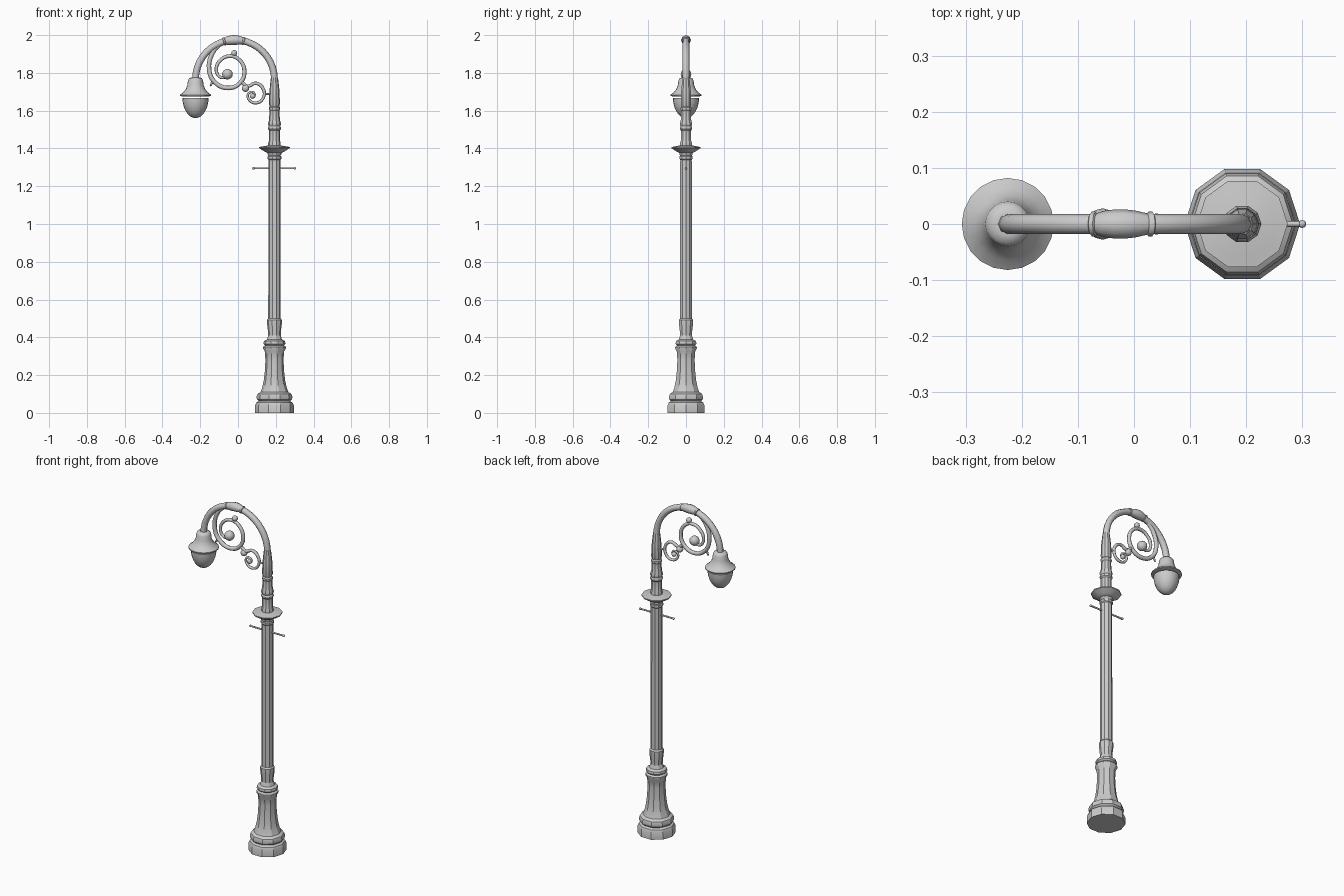
import bpy, bmesh, math
from math import sin, cos, pi

POLE_X, LAMP_X = 0.193, -0.225


def finish(ob, angle=30):
    bpy.ops.object.select_all(action='DESELECT')
    ob.select_set(True)
    bpy.context.view_layer.objects.active = ob
    if ob.type == 'CURVE':
        bpy.ops.object.convert(target='MESH')
    bpy.ops.object.shade_smooth_by_angle(angle=math.radians(angle))


def lathe(name, profile, sides, x, angle=30):
    """Turn a list of (radius, z) around a vertical axis at x."""
    bm = bmesh.new()
    rings = [[bm.verts.new((x + r * cos(2 * pi * i / sides), r * sin(2 * pi * i / sides), z))
              for i in range(sides)] for r, z in profile]
    for a, b in zip(rings, rings[1:]):
        for i in range(sides):
            j = (i + 1) % sides
            bm.faces.new((a[i], a[j], b[j], b[i]))
    bm.faces.new(rings[0][::-1])
    bm.faces.new(rings[-1])
    bmesh.ops.recalc_face_normals(bm, faces=bm.faces)
    me = bpy.data.meshes.new(name)
    bm.to_mesh(me)
    bm.free()
    ob = bpy.data.objects.new(name, me)
    bpy.context.collection.objects.link(ob)
    finish(ob, angle)


def tube(name, pts, smooth=True):
    """Sweep a round section along (x, z, radius) points in the y = 0 plane."""
    cu = bpy.data.curves.new(name, 'CURVE')
    cu.dimensions = '3D'
    cu.bevel_depth, cu.bevel_resolution, cu.use_fill_caps = 1.0, 2, True
    cu.resolution_u = 5
    sp = cu.splines.new('BEZIER' if smooth else 'POLY')
    seq = sp.bezier_points if smooth else sp.points
    seq.add(len(pts) - 1)
    for p, (x, z, r) in zip(seq, pts):
        p.co = (x, 0, z) if smooth else (x, 0, z, 1)
        p.radius = r
        if smooth:
            p.handle_left_type = p.handle_right_type = 'AUTO'
    ob = bpy.data.objects.new(name, cu)
    bpy.context.collection.objects.link(ob)
    finish(ob, 50)


def ball(name, x, z, r):
    bpy.ops.mesh.primitive_uv_sphere_add(segments=12, ring_count=8, radius=r, location=(x, 0, z))
    bpy.context.object.name = name
    finish(bpy.context.object, 50)


# Ten-sided base pedestal
lathe("base", [
    (.103, 0), (.103, .038), (.096, .055), (.083, .062), (.093, .072), (.095, .085),
    (.090, .100), (.074, .110), (.066, .130), (.057, .170), (.051, .220), (.048, .280),
    (.051, .325), (.060, .340), (.060, .350), (.050, .358), (.058, .366), (.056, .380),
    (.040, .388), (.033, .410)], 10, POLE_X)

# Shaft with lower and upper collars
lathe("shaft", [
    (.033, .400), (.034, .430), (.039, .470), (.039, .492), (.033, .500), (.032, 1.340),
    (.036, 1.345), (.036, 1.358), (.032, 1.362), (.036, 1.368), (.036, 1.385), (.032, 1.39)],
    10, POLE_X)

# Dish plate under the neck
lathe("dish_plate", [(.036, 1.375), (.055, 1.385), (.081, 1.402), (.081, 1.408), (.066, 1.410),
                     (.034, 1.416)], 10, POLE_X)

# Neck with rings
lathe("neck", [
    (.033, 1.41), (.033, 1.430), (.029, 1.440), (.029, 1.495), (.034, 1.502), (.034, 1.512),
    (.030, 1.518), (.034, 1.525), (.034, 1.535), (.029, 1.550), (.026, 1.600), (.030, 1.606),
    (.030, 1.616), (.025, 1.622), (.029, 1.635), (.027, 1.700), (.023, 1.740), (.019, 1.775)],
    10, POLE_X)

# Ladder rest crossbar with knobs
tube("crossbar", [(.082, 1.295, .005), (.300, 1.295, .005)], smooth=False)
for n, x in (("left", .082), ("right", .300)):
    ball("crossbar_knob_" + n, x, 1.295, .007)

# Arched arm
cx, cz, R = -.016, 1.765, .209
arc = [(cx + R * cos(pi * i / 20), cz + R * sin(pi * i / 20), .018) for i in range(21)]
tube("arch_arm", [(cx + R, 1.70, .018)] + arc + [(cx - R, 1.755, .018)], smooth=False)

# Bulging collar at the crown of the arch
collar = [(76, .018), (76.5, .022), (78.5, .022), (79, .019), (85, .024), (90, .026), (95, .026),
          (101, .023), (104, .019), (104.5, .022), (106.5, .022), (107, .018)]
tube("arch_collar", [(cx + R * cos(math.radians(a)), cz + R * sin(math.radians(a)), r)
                     for a, r in collar], smooth=False)

# Lamp shade and glass bowl
lathe("lamp_shade", [
    (.020, 1.776), (.034, 1.772), (.040, 1.760), (.043, 1.735), (.051, 1.715), (.064, 1.698),
    (.082, 1.684), (.082, 1.678), (.066, 1.674)], 20, LAMP_X, 50)
lathe("lamp_bowl", [(.069 * cos(t), 1.668 - .107 * sin(t))
                    for t in [pi / 2 * i / 8.05 for i in range(9)]], 20, LAMP_X, 50)

# Large scroll
tube("large_scroll", [
    (-.085, 1.963, .011), (-.135, 1.905, .012), (-.153, 1.820, .012), (-.124, 1.752, .012),
    (-.052, 1.720, .012), (.012, 1.748, .011), (.034, 1.810, .011), (.008, 1.868, .010),
    (-.043, 1.889, .010), (-.095, 1.865, .009), (-.115, 1.820, .009), (-.098, 1.780, .008),
    (-.060, 1.775, .008)])
ball("large_scroll_eye", -.056, 1.793, .028)
ball("large_scroll_bud", -.020, 1.905, .016)
tube("scroll_leaf_tip", [(-.128, 1.765, .009), (-.147, 1.730, .004)], smooth=False)

# Small scroll
tube("small_scroll", [
    (.018, 1.752, .009), (.050, 1.730, .009), (.095, 1.745, .009), (.132, 1.718, .009),
    (.135, 1.670, .008), (.098, 1.641, .008), (.057, 1.660, .007), (.055, 1.690, .006),
    (.080, 1.697, .006), (.092, 1.680, .005)])
ball("small_scroll_eye", .078, 1.677, .014)
ball("scroll_joint", .040, 1.718, .019)
tube("scroll_tie", [(.138, 1.688, .005), (.185, 1.688, .005)], smooth=False)
